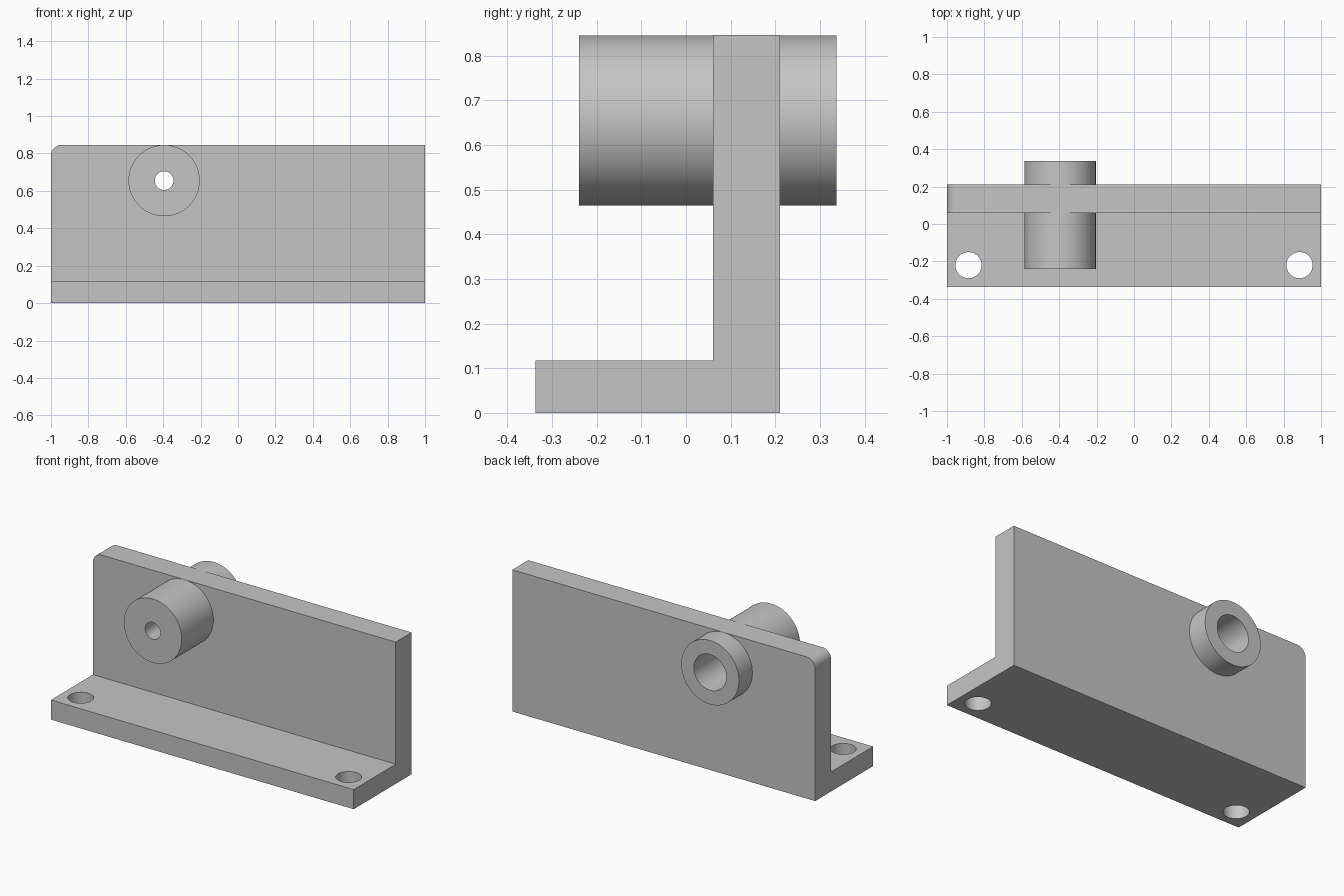
import bpy, bmesh, math
from mathutils import Matrix, Vector

if "Cube" in bpy.data.objects:
    bpy.data.objects.remove(bpy.data.objects["Cube"])

HEIGHT, BASE_TOP = 0.846, 0.117
FRONT, WALL_FRONT, WALL_BACK = -0.337, 0.06, 0.21
BOSS_X, BOSS_Z, BOSS_R = -0.395, 0.655, 0.1905

grey = bpy.data.materials.new("satin grey")
grey.use_nodes = True
grey.diffuse_color = (0.56, 0.56, 0.56, 1)
grey.node_tree.nodes["Principled BSDF"].inputs["Base Color"].default_value = (0.56, 0.56, 0.56, 1)


def make_object(name, bm):
    bmesh.ops.recalc_face_normals(bm, faces=bm.faces)
    mesh = bpy.data.meshes.new(name)
    bm.to_mesh(mesh)
    bm.free()
    obj = bpy.data.objects.new(name, mesh)
    bpy.context.collection.objects.link(obj)
    mesh.materials.append(grey)
    return obj


def activate(obj):
    bpy.ops.object.select_all(action="DESELECT")
    obj.select_set(True)
    bpy.context.view_layer.objects.active = obj


def drill(target, centre, radius, depth, tilt=0):
    """Cut a round hole through the target and discard the cutter."""
    bm = bmesh.new()
    bmesh.ops.create_cone(
        bm, cap_ends=True, segments=64, radius1=radius, radius2=radius, depth=depth,
        matrix=Matrix.Translation(centre) @ Matrix.Rotation(tilt, 4, "X"))
    cutter = make_object("hole_cutter", bm)
    cutter.hide_render = True
    activate(target)
    mod = target.modifiers.new("hole", "BOOLEAN")
    mod.operation, mod.solver, mod.object = "DIFFERENCE", "EXACT", cutter
    bpy.ops.object.modifier_apply(modifier=mod.name)
    bpy.data.objects.remove(cutter)


def smooth(obj):
    activate(obj)
    bpy.ops.object.shade_smooth_by_angle(angle=math.radians(30))


# L-shaped bracket, extruded along its length
profile = [(FRONT, 0), (WALL_BACK, 0), (WALL_BACK, HEIGHT),
           (WALL_FRONT, HEIGHT), (WALL_FRONT, BASE_TOP), (FRONT, BASE_TOP)]
bm = bmesh.new()
end = bm.faces.new([bm.verts.new((-1, y, z)) for y, z in profile])
side = bmesh.ops.extrude_face_region(bm, geom=[end])
bmesh.ops.translate(bm, vec=(2, 0, 0),
                    verts=[v for v in side["geom"] if isinstance(v, bmesh.types.BMVert)])

# Rounded upper corner at the right end
corner = [e for e in bm.edges
          if all(v.co.x < -0.99 and v.co.z > HEIGHT - 0.01 for v in e.verts)]
bmesh.ops.bevel(bm, geom=corner, offset=0.056, segments=12, profile=0.5, affect="EDGES")
bracket = make_object("bracket", bm)

# Mounting holes in the base and a passage for the bored boss
for x in (-0.885, 0.885):
    drill(bracket, (x, -0.22, BASE_TOP / 2), 0.07, 0.4)
drill(bracket, (BOSS_X, 0.135, BOSS_Z), 0.15, 0.5, math.pi / 2)
smooth(bracket)

# Boss with a wide rear bore and a narrow front hole, turned around its axis
section = [(0.05, -0.24), (BOSS_R, -0.24), (BOSS_R, 0.337),
           (0.107, 0.337), (0.107, -0.12), (0.05, -0.12)]
bm = bmesh.new()
verts = [bm.verts.new((BOSS_X + r, y, BOSS_Z)) for r, y in section]
edges = [bm.edges.new((v, verts[(i + 1) % len(verts)])) for i, v in enumerate(verts)]
bmesh.ops.spin(bm, geom=verts + edges, cent=Vector((BOSS_X, 0, BOSS_Z)),
               axis=(0, 1, 0), angle=math.tau, steps=96, use_merge=False)
bmesh.ops.remove_doubles(bm, verts=bm.verts, dist=0.0001)
smooth(make_object("bored_boss", bm))
